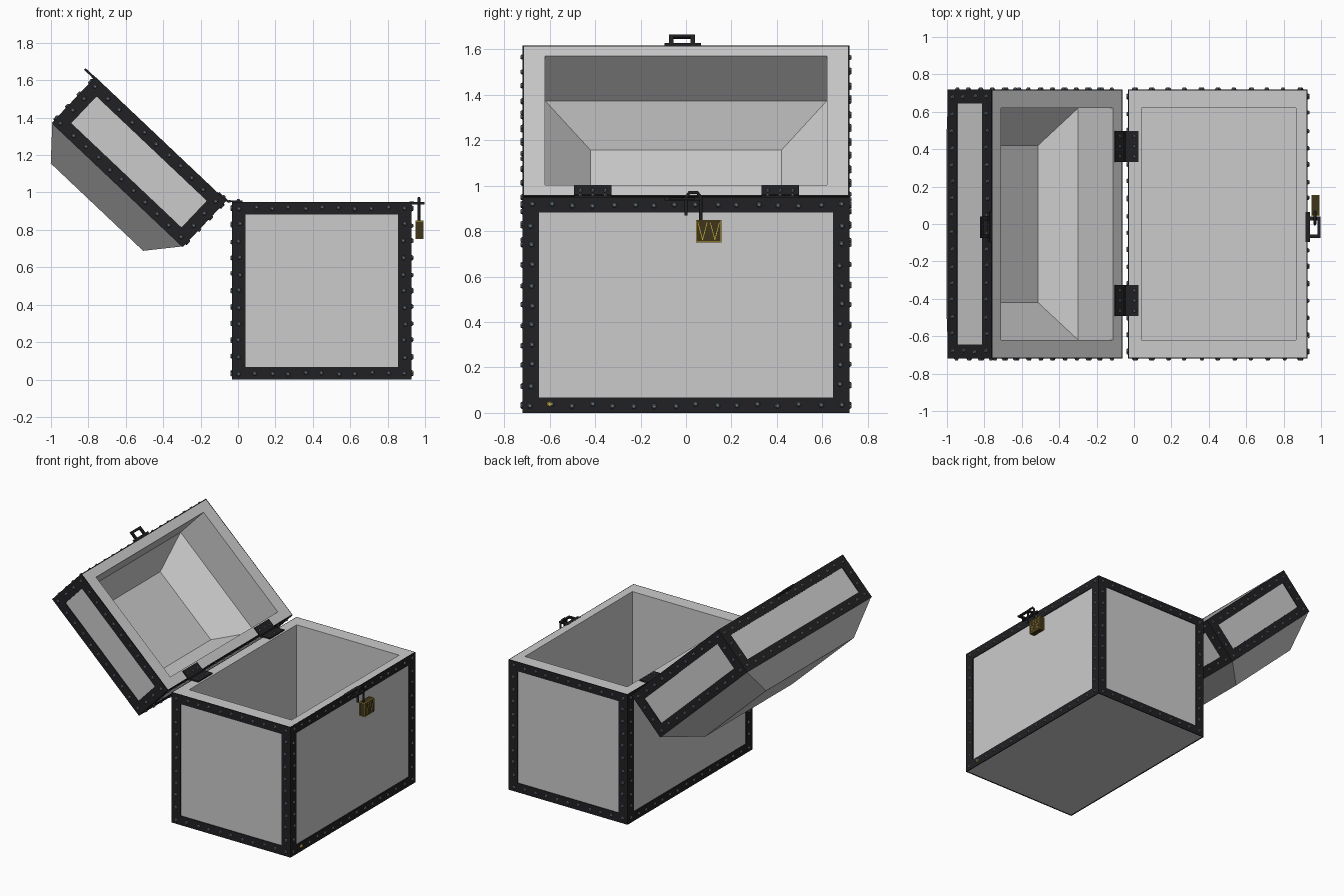
import bpy, bmesh, random
from math import atan2
from mathutils import Matrix, Vector

if "Cube" in bpy.data.objects:
    bpy.data.objects.remove(bpy.data.objects["Cube"])

random.seed(4)


def material(name, rgb):
    m = bpy.data.materials.new(name)
    m.diffuse_color = (*rgb, 1)
    m.use_nodes = True
    m.node_tree.nodes["Principled BSDF"].inputs["Base Color"].default_value = m.diffuse_color
    return m


IRON = material("dark_iron", (0.015, 0.015, 0.017))
STEEL = material("rivet_steel", (0.13, 0.16, 0.19))
GOLD = material("gold", (0.6, 0.45, 0.05))
BRASS = material("dark_brass", (0.05, 0.035, 0.012))

# Open lid frame: local x runs hinge to front, local z runs rim to roof
LID = Matrix.Translation((-0.062, 0, 0.955)) @ Matrix.Rotation(atan2(-0.687, -0.726), 4, 'Y')
BODY = Matrix.Identity(4)


def finish(bm, name, mat=None, matrix=BODY):
    bmesh.ops.recalc_face_normals(bm, faces=bm.faces)
    me = bpy.data.meshes.new(name)
    bm.to_mesh(me)
    bm.free()
    ob = bpy.data.objects.new(name, me)
    bpy.context.collection.objects.link(ob)
    ob.matrix_world = matrix
    if mat:
        me.materials.append(mat)
    return ob


def box(bm, lo, hi, m=BODY):
    lo, hi = Vector(lo), Vector(hi)
    size = Matrix.Diagonal((*(hi - lo), 1))
    bmesh.ops.create_cube(bm, size=1, matrix=m @ Matrix.Translation((lo + hi) / 2) @ size)


def rivet(bm, m, a, b, r=0.012):
    bmesh.ops.create_cone(bm, cap_ends=True, segments=8, radius1=r, radius2=r * 0.6,
                          depth=0.009, matrix=m @ Matrix.Translation((a, b, 0.0045)))


def shell(name, rings, matrix):
    """Loft rectangular rings (x0, x1, half_y, z), closing both ends."""
    bm = bmesh.new()
    loops = [[bm.verts.new(p) for p in ((x0, -y, z), (x1, -y, z), (x1, y, z), (x0, y, z))]
             for x0, x1, y, z in rings]
    for a, b in zip(loops, loops[1:]):
        for i in range(4):
            j = (i + 1) % 4
            bm.faces.new((a[i], a[j], b[j], b[i]))
    bm.faces.new(loops[0])
    bm.faces.new(loops[-1])
    return finish(bm, name, None, matrix)


def banding(name, x0, x1, y, h, w, rows, matrix):
    """Riveted iron frame on each of the four upright faces of a box."""
    straps, rivets = bmesh.new(), bmesh.new()
    t = 0.005
    faces = [((x0, -y, 0), (1, 0, 0), x1 - x0, 11), ((x1, -y, 0), (0, 1, 0), 2 * y, 16),
             ((x1, y, 0), (-1, 0, 0), x1 - x0, 11), ((x0, y, 0), (0, -1, 0), 2 * y, 16)]
    for origin, right, width, count in faces:
        r, up = Vector(right), Vector((0, 0, 1))
        m = Matrix((r, up, r.cross(up))).transposed().to_4x4()
        m.translation = origin
        for b in (0, h - w):
            box(straps, (-t, b, -0.002), (width + t, b + w, t), m)
        for a in (-t, width - w):
            box(straps, (a, w, -0.002), (a + w + t, h - w, t), m)
        top = m @ Matrix.Translation((0, 0, t))
        jit = lambda: random.uniform(-0.006, 0.006)
        for i in range(count):
            a = w / 2 + (width - w) * i / (count - 1)
            for b in (w / 2, h - w / 2):
                rivet(rivets, top, a + jit(), b + jit())
        for k in range(1, rows + 1):
            b = w / 2 + (h - w) * k / (rows + 1)
            for a in (w / 2, width - w / 2):
                rivet(rivets, top, a + jit(), b + jit())
    finish(straps, name + "_straps", IRON, matrix)
    finish(rivets, name + "_rivets", STEEL, matrix)


# Chest body and hollow hipped lid
shell("chest_body", [(-0.027, 0.923, 0.715, 0.002), (-0.027, 0.923, 0.715, 0.95),
                     (0.04, 0.867, 0.62, 0.95), (0.04, 0.867, 0.62, 0.07)], BODY)
shell("lid", [(0.14, 0.82, 0.505, 0.50), (0.005, 0.96, 0.715, 0.34), (0.005, 0.96, 0.715, 0),
              (0.07, 0.895, 0.62, 0), (0.07, 0.895, 0.62, 0.27), (0.20, 0.763, 0.42, 0.445)], LID)
banding("body", -0.027, 0.923, 0.715, 0.95, 0.067, 9, BODY)
banding("lid", 0.005, 0.96, 0.715, 0.34, 0.072, 2, LID)

# Single gold rivet low on the front panel
bm = bmesh.new()
rivet(bm, Matrix.Translation((0.929, -0.6, 0.038)) @ Matrix.Rotation(1.5708, 4, 'Y'), 0, 0, 0.013)
finish(bm, "gold_rivet", GOLD)

# Hinges: a leaf on each rim, a pin between them, three rivets per leaf
body_leaf, lid_leaf, pin, br, lr = (bmesh.new() for _ in range(5))
FLIP = Matrix.Rotation(3.14159, 4, 'X')
for y in (-0.41, 0.415):
    box(body_leaf, (-0.045, y - 0.083, 0.948), (0.025, y + 0.083, 0.958))
    box(lid_leaf, (-0.015, y - 0.083, -0.008), (0.06, y + 0.083, 0.002))
    bmesh.ops.create_cone(pin, cap_ends=True, segments=10, radius1=0.008, radius2=0.008, depth=0.166,
                          matrix=Matrix.Translation((-0.046, y, 0.953)) @ Matrix.Rotation(1.5708, 4, 'X'))
    for d in (-0.055, 0, 0.055):
        rivet(br, Matrix.Translation((0, 0, 0.956)), 0.002, y + d, 0.01)
        rivet(lr, Matrix.Translation((0, 0, -0.006)) @ FLIP, 0.025, -y - d, 0.01)
finish(body_leaf, "hinge_body_leaves", IRON)
finish(lid_leaf, "hinge_lid_leaves", IRON, LID)
finish(pin, "hinge_pins", IRON)
finish(br, "hinge_body_rivets", STEEL)
finish(lr, "hinge_lid_rivets", STEEL, LID)


# Hasp loops: one on the lid, one on the body
def hasp(name, x, z, out, matrix):
    bm = bmesh.new()
    box(bm, (x - 0.01, -0.095, z - 0.008), (x + 0.014, 0.065, z + 0.008))
    for y in (-0.075, 0.02):
        box(bm, (x, y, z - 0.006), (x + out, y + 0.02, z + 0.006))
    box(bm, (x + out - 0.016, -0.055, z - 0.006), (x + out, 0.02, z + 0.006))
    finish(bm, name, IRON, matrix)


hasp("lid_hasp", 0.965, 0.008, 0.07, LID)
hasp("body_hasp", 0.928, 0.943, 0.07, BODY)

# Padlock body with thin gold trim
bm = bmesh.new()
box(bm, (0.95, 0.046, 0.752), (0.99, 0.154, 0.848))
finish(bm, "padlock_body", BRASS)
bm = bmesh.new()


def bar(p, q, w=0.004):
    p, q = Vector(p), Vector(q)
    rot = (q - p).to_track_quat('Z', 'Y').to_matrix().to_4x4()
    size = Matrix.Diagonal((w, w, (q - p).length, 1))
    bmesh.ops.create_cube(bm, size=1, matrix=Matrix.Translation((p + q) / 2) @ rot @ size)


for x in (0.95, 0.99):
    outline = [(x, 0.046, 0.752), (x, 0.154, 0.752), (x, 0.154, 0.848), (x, 0.046, 0.848)]
    for p, q in zip(outline, outline[1:] + outline[:1]):
        bar(p, q)
    for y in (0.073, 0.127):
        for d in (-0.02, 0.02):
            bar((x, y, 0.762), (x, y + d, 0.838), 0.003)
for y in (0.046, 0.154):
    for z in (0.752, 0.848):
        bar((0.95, y, z), (0.99, y, z))
finish(bm, "padlock_trim", GOLD)

# Open shackle hooked through the body hasp
cu = bpy.data.curves.new("padlock_shackle", 'CURVE')
cu.dimensions = '3D'
cu.bevel_depth = 0.008
cu.bevel_resolution = 1
cu.use_fill_caps = True
path = [(0.065, 0.845), (0.065, 0.95), (0.05, 0.97), (0.015, 0.97), (0, 0.95), (0, 0.87)]
sp = cu.splines.new('POLY')
sp.points.add(len(path) - 1)
for pt, (y, z) in zip(sp.points, path):
    pt.co = (0.967, y, z, 1)
cu.materials.append(IRON)
shackle = bpy.data.objects.new("padlock_shackle", cu)
bpy.context.collection.objects.link(shackle)
bpy.context.view_layer.objects.active = shackle
shackle.select_set(True)
bpy.ops.object.convert(target='MESH')
